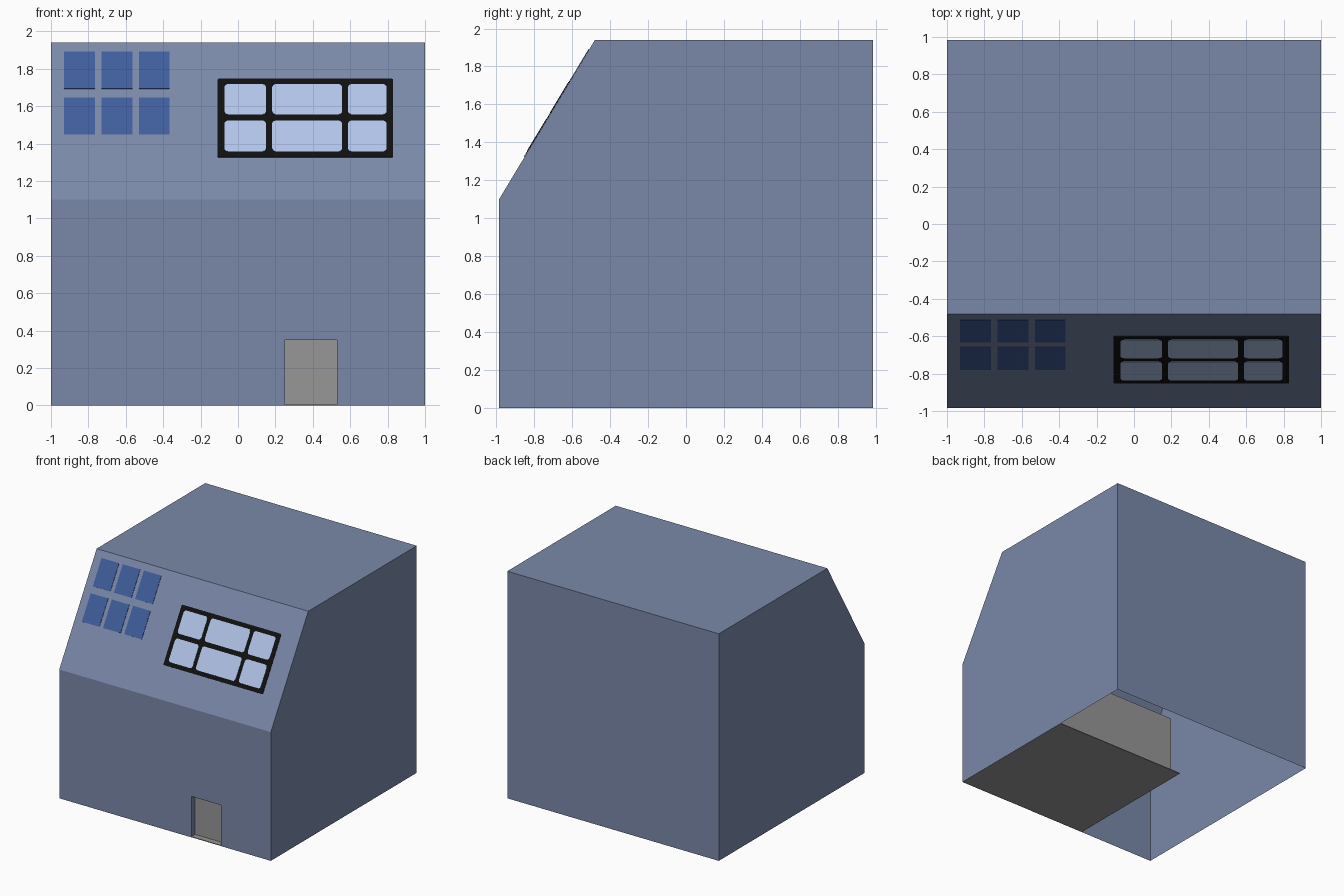
import bpy, bmesh, math
from mathutils import Vector

if "Cube" in bpy.data.objects:
    bpy.data.objects.remove(bpy.data.objects["Cube"])

W, D, H = 1.0, 0.985, 1.94          # half width, half depth, height
EAVE, RIDGE_Y = 1.10, -0.48         # slope start height, slope end depth
DOOR = (0.25, 0.53, 0.35)           # left, right, height
REVEAL = 0.05                       # depth of the doorway


def material(name, rgb):
    m = bpy.data.materials.new(name)
    m.diffuse_color = (*rgb, 1)
    m.use_nodes = True
    m.node_tree.nodes["Principled BSDF"].inputs["Base Color"].default_value = m.diffuse_color
    return m


WALL = material("slate_blue", (0.195, 0.25, 0.395))
GREY = material("grey", (0.31, 0.31, 0.31))
BLACK = material("black", (0.005, 0.005, 0.005))
PANE = material("pale_blue", (0.44, 0.55, 0.80))
SOLAR = material("deep_blue", (0.05, 0.11, 0.33))


def finish(bm, name, mat):
    me = bpy.data.meshes.new(name)
    bm.to_mesh(me)
    bm.free()
    me.materials.append(mat)
    ob = bpy.data.objects.new(name, me)
    bpy.context.collection.objects.link(ob)
    return ob


def box(name, lo, hi, mat):
    bm = bmesh.new()
    bmesh.ops.create_cube(bm, size=1)
    for v in bm.verts:
        v.co = Vector([a + (c + 0.5) * (b - a) for a, b, c in zip(lo, hi, v.co)])
    return finish(bm, name, mat)


# House shell: thin walls, open underneath, sloped upper front
bm = bmesh.new()


def face(*pts):
    bm.faces.new([bm.verts.new(p) for p in pts])


l, r, h = DOOR
yi = -D + REVEAL
face((-W, -D, 0), (l, -D, 0), (l, -D, h), (r, -D, h), (r, -D, 0),
     (W, -D, 0), (W, -D, EAVE), (-W, -D, EAVE))                    # front with doorway
face((-W, -D, EAVE), (W, -D, EAVE), (W, RIDGE_Y, H), (-W, RIDGE_Y, H))  # slope
face((-W, RIDGE_Y, H), (W, RIDGE_Y, H), (W, D, H), (-W, D, H))     # top
face((W, D, 0), (-W, D, 0), (-W, D, H), (W, D, H))                 # back
side = [(-D, 0), (D, 0), (D, H), (RIDGE_Y, H), (-D, EAVE)]
face(*[(W, y, z) for y, z in side])
face(*[(-W, y, z) for y, z in reversed(side)])
# Doorway reveal
face((l, -D, 0), (l, yi, 0), (l, yi, h), (l, -D, h))
face((r, yi, 0), (r, -D, 0), (r, -D, h), (r, yi, h))
face((l, -D, h), (l, yi, h), (r, yi, h), (r, -D, h))
bmesh.ops.remove_doubles(bm, verts=bm.verts, dist=1e-5)
finish(bm, "house_shell", WALL)

# Inner room block behind the doorway, standing on its floor plate
box("floor_plate", (-0.27, -D + 0.001, 0), (W - 0.001, 0.26, 0.006), GREY)
box("inner_room", (-0.215, yi, 0.003), (0.945, 0.21, 0.52), GREY)

# Plates lying on the sloped front
UP = Vector((0, RIDGE_Y + D, H - EAVE))
NORMAL = Vector((0, -UP.z, UP.y)).normalized()


def slope_plate(name, x0, x1, z0, z1, top, mat, radius=0.0):
    """Rounded rectangle given in front-view coordinates, raised to 'top'."""
    outline = []
    corners = [(x1, z1, -1, -1, 0), (x0, z1, 1, -1, 90),
               (x0, z0, 1, 1, 180), (x1, z0, -1, 1, 270)]
    for x, z, sx, sz, a0 in corners:
        for a in ([a0 + k * 22.5 for k in range(5)] if radius else [0]):
            t = math.radians(a)
            px = x + radius * (sx + math.cos(t)) if radius else x
            pz = z + radius * (sz + math.sin(t)) if radius else z
            outline.append((px, pz))
    b = bmesh.new()
    vs = []
    for px, pz in outline:
        k = (pz - EAVE) / (H - EAVE)
        vs.append(b.verts.new(Vector((px, -D, EAVE)) + UP * k + NORMAL * 0.0005))
    f = b.faces.new(vs)
    ext = bmesh.ops.extrude_face_region(b, geom=[f])["geom"]
    for v in ext:
        if isinstance(v, bmesh.types.BMVert):
            v.co += NORMAL * (top - 0.0005)
    bmesh.ops.recalc_face_normals(b, faces=b.faces)
    finish(b, name, mat)


# Roof window: black frame with six panes
slope_plate("window_frame", -0.11, 0.83, 1.325, 1.745, 0.004, BLACK, 0.008)
for i, (x0, x1) in enumerate([(-0.073, 0.15), (0.182, 0.557), (0.588, 0.795)]):
    for j, (z0, z1) in enumerate([(1.355, 1.52), (1.553, 1.715)]):
        slope_plate(f"window_pane_{i}_{j}", x0, x1, z0, z1, 0.006, PANE, 0.02)

# Solar panels: three columns, two rows
for i in range(3):
    for j in range(2):
        x0, z0 = -0.93 + i * 0.2, 1.447 + j * 0.245
        slope_plate(f"solar_panel_{i}_{j}", x0, x0 + 0.165, z0, z0 + 0.198, 0.004, SOLAR)
